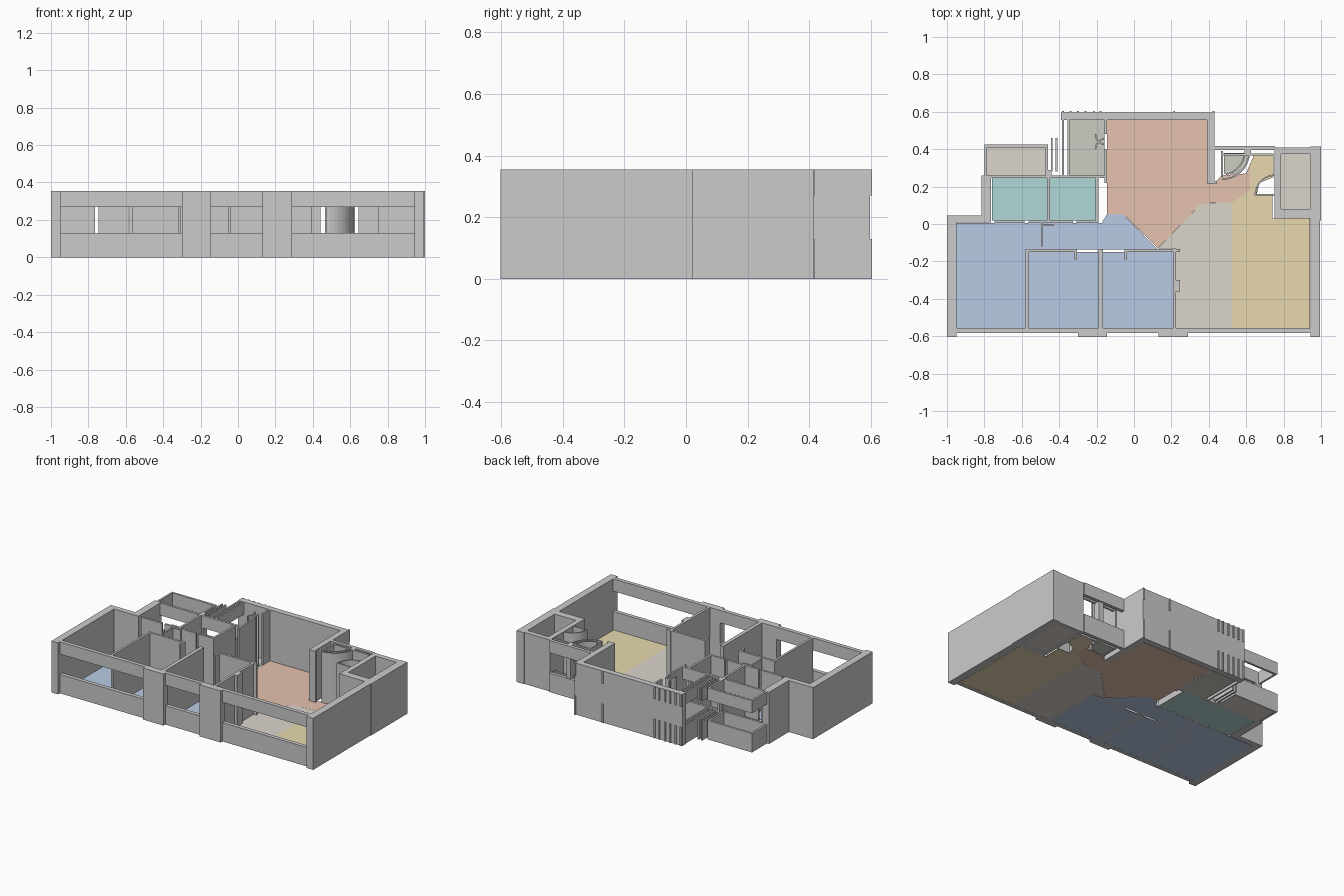
import bpy, bmesh, math

if "Cube" in bpy.data.objects:
    bpy.data.objects.remove(bpy.data.objects["Cube"])

H, SILL, HEAD = 0.355, 0.13, 0.27   # wall top, window bottom, window top


def prism(name, pts, z0, z1, mat=None):
    bm = bmesh.new()
    face = bm.faces.new([bm.verts.new((x, y, z0)) for x, y in pts])
    top = bmesh.ops.extrude_face_region(bm, geom=[face])
    verts = [v for v in top["geom"] if isinstance(v, bmesh.types.BMVert)]
    bmesh.ops.translate(bm, verts=verts, vec=(0, 0, z1 - z0))
    bmesh.ops.recalc_face_normals(bm, faces=bm.faces)
    mesh = bpy.data.meshes.new(name)
    bm.to_mesh(mesh)
    bm.free()
    ob = bpy.data.objects.new(name, mesh)
    bpy.context.collection.objects.link(ob)
    if mat:
        mesh.materials.append(mat)
    return ob


def rect(x0, x1, y0, y1):
    return [(x0, y0), (x1, y0), (x1, y1), (x0, y1)]


def wall(name, x0, x1, y0, y1, z0=0, z1=H):
    return prism(name, rect(x0, x1, y0, y1), z0, z1)


def window_wall(name, x0, x1, y0, y1):
    wall(name + "_sill", x0, x1, y0, y1, 0, SILL)
    wall(name + "_lintel", x0, x1, y0, y1, HEAD, H)


def arc_wall(name, cx, cy, r, a0, a1, t=0.008, n=10):
    angs = [math.radians(a0 + (a1 - a0) * i / n) for i in range(n + 1)]
    pts = [(cx + r * math.cos(a), cy + r * math.sin(a)) for a in angs]
    pts += [(cx + (r - t) * math.cos(a), cy + (r - t) * math.sin(a)) for a in reversed(angs)]
    prism(name, pts, 0, H)


def material(name, *rgb):
    m = bpy.data.materials.new(name)
    m.diffuse_color = (*rgb, 1)
    m.use_nodes = True
    m.node_tree.nodes["Principled BSDF"].inputs["Base Color"].default_value = m.diffuse_color
    return m


blue = material("bedroom_blue", .48, .60, .78)
red = material("living_red", .79, .54, .43)
yellow = material("dining_yellow", .80, .69, .43)
teal = material("bath_teal", .43, .69, .67)
tan = material("tan_grey", .71, .66, .60)
green = material("lobby_grey", .60, .61, .55)

# Coloured floors
floors = [
    ("bedroom_floor_left", blue, [(-.95, -.555), (-.58, -.555), (-.58, -.135), (-.17, -.135),
                                  (-.17, .005), (-.95, .005)]),
    ("bedroom_floor_middle", blue, rect(-.565, -.19, -.555, -.15)),
    ("bedroom_floor_right", blue, rect(-.165, .208, -.555, -.15)),
    ("corridor_floor", blue, [(-.17, -.135), (.125, -.135), (-.055, .05), (-.145, .05), (-.17, .01)]),
    ("living_floor", red, [(-.145, .555), (.39, .555), (.39, .22), (.43, .22), (.47, .26), (.6, .27), (.62, .32),
                           (.62, .18), (.52, .113), (.36, .11), (.128, -.128), (-.055, .05), (-.145, .05)]),
    ("hall_floor", tan, [(.225, -.555), (.52, -.555), (.52, .112), (.36, .11), (.128, -.13), (.225, -.13)]),
    ("dining_floor", yellow, [(.52, -.555), (.94, -.555), (.94, .03), (.74, .03), (.74, .155), (.655, .155), (.67, .22),
                              (.745, .25), (.745, .365), (.64, .365), (.62, .32), (.62, .18), (.52, .113)]),
    ("bathroom_floor_left", teal, rect(-.76, -.465, .02, .245)),
    ("bathroom_floor_right", teal, rect(-.45, -.205, .02, .245)),
    ("balcony_floor", tan, rect(-.785, -.465, .26, .41)),
    ("lobby_floor", green, rect(-.345, -.157, .26, .555)),
    ("store_floor", tan, rect(.785, .945, .08, .375)),
    ("shower_floor", green, [(.48, .27), (.55, .27), (.6, .31), (.62, .38), (.48, .38)]),
]
for name, mat, pts in floors:
    prism(name, pts, 0, .004, mat)

# Front facade: window strips between two piers
for i, (a, b) in enumerate([(-.95, -.3), (-.145, .13), (.29, .945)]):
    window_wall(f"front_window_{i}", a, b, -.583, -.556)
for i, (a, b) in enumerate([(-.3, -.145), (.13, .29)]):
    wall(f"front_pier_{i}", a, b, -.603, -.556)

# Outer walls
walls = [
    ("left_wall", -1, -.95, -.603, .045),
    ("left_back_wall", -.95, -.80, .008, .045),
    ("bathroom_left_wall", -.815, -.765, .008, .26),
    ("living_back_wall", -.39, .43, .557, .597),
    ("living_right_wall", .39, .43, .22, .557),
    ("right_wall_front", .945, .995, -.603, .02),
    ("right_wall_back", .945, 1, .02, .415),
    ("store_back_wall", .75, .945, .375, .41),
    ("store_left_wall", .75, .785, .03, .375),
    ("store_front_wall", .785, .945, .03, .08),
    # Inner partitions
    ("bedroom_partition_left", -.58, -.565, -.556, -.135),
    ("bedroom_partition_middle", -.19, -.165, -.556, -.135),
    ("bedroom_partition_right", .208, .225, -.556, -.13),
    ("bedroom_back_wall_middle", -.565, -.305, -.15, -.135),
    ("bedroom_back_wall_right", -.05, .245, -.15, -.135),
    ("door_jamb_middle", -.318, -.305, -.19, -.15),
    ("door_jamb_right", -.05, -.037, -.19, -.15),
    ("bathroom_front_wall_a", -.745, -.585, .006, .02),
    ("bathroom_front_wall_b", -.565, -.325, .006, .02),
    ("bathroom_front_wall_c", -.308, -.19, .006, .02),
    ("bathroom_divider", -.465, -.45, .02, .26),
    ("bathroom_right_wall", -.205, -.19, .006, .245),
    ("bedroom_door_side", -.497, -.488, -.12, .006),
    ("bedroom_door_leaf", -.488, -.43, -.012, .0),
    ("lobby_right_wall_lower", -.157, -.145, .22, .4),
    ("lobby_right_wall_upper", -.157, -.145, .48, .557),
    ("hall_door_post", .225, .245, -.36, -.30),
    ("living_wall_return", .39, .44, .215, .23),
    ("shower_left_wall", .465, .475, .25, .39),
    ("shower_right_wall", .592, .625, .365, .41),
    ("service_corner", -.46, -.44, .245, .29),
]
for args in walls:
    wall(*args)

# Rear window strips: bathrooms, balcony parapet, lobby louvres, kitchen
window_wall("bathroom_window", -.765, -.465, .245, .26)
window_wall("bathroom_window_right", -.45, -.157, .245, .26)
window_wall("balcony_back", -.80, -.46, .41, .425)
window_wall("balcony_left", -.80, -.787, .26, .41)
window_wall("balcony_right", -.473, -.46, .26, .41)
for i, (x, y0, y1) in enumerate([(-.445, .28, .46), (-.42, .28, .46), (-.385, .26, .557), (-.355, .26, .557)]):
    window_wall(f"lobby_louvre_{i}", x, x + .01, y0, y1)
window_wall("kitchen_window", .43, .75, .395, .418)
window_wall("kitchen_inner_ledge", .475, .745, .365, .378)

# Small ribs on the rear facade
for i, x in enumerate([-.385, -.345, -.305, -.265, -.22, -.185, .21, .42]):
    window_wall(f"rear_rib_{i}", x, x + .01, .597, .604)

# Swinging door outlines
arc_wall("shower_door_arc_outer", .47, .385, .15, -90, 0)
arc_wall("shower_door_arc_inner", .47, .385, .125, -80, -5)
arc_wall("store_door_arc", .755, .155, .11, 90, 180)
wall("store_door_leaf", .645, .75, .152, .16)
arc_wall("lobby_door_arc_upper", -.15, .48, .06, 180, 260)
arc_wall("lobby_door_arc_lower", -.15, .40, .06, 100, 180)
